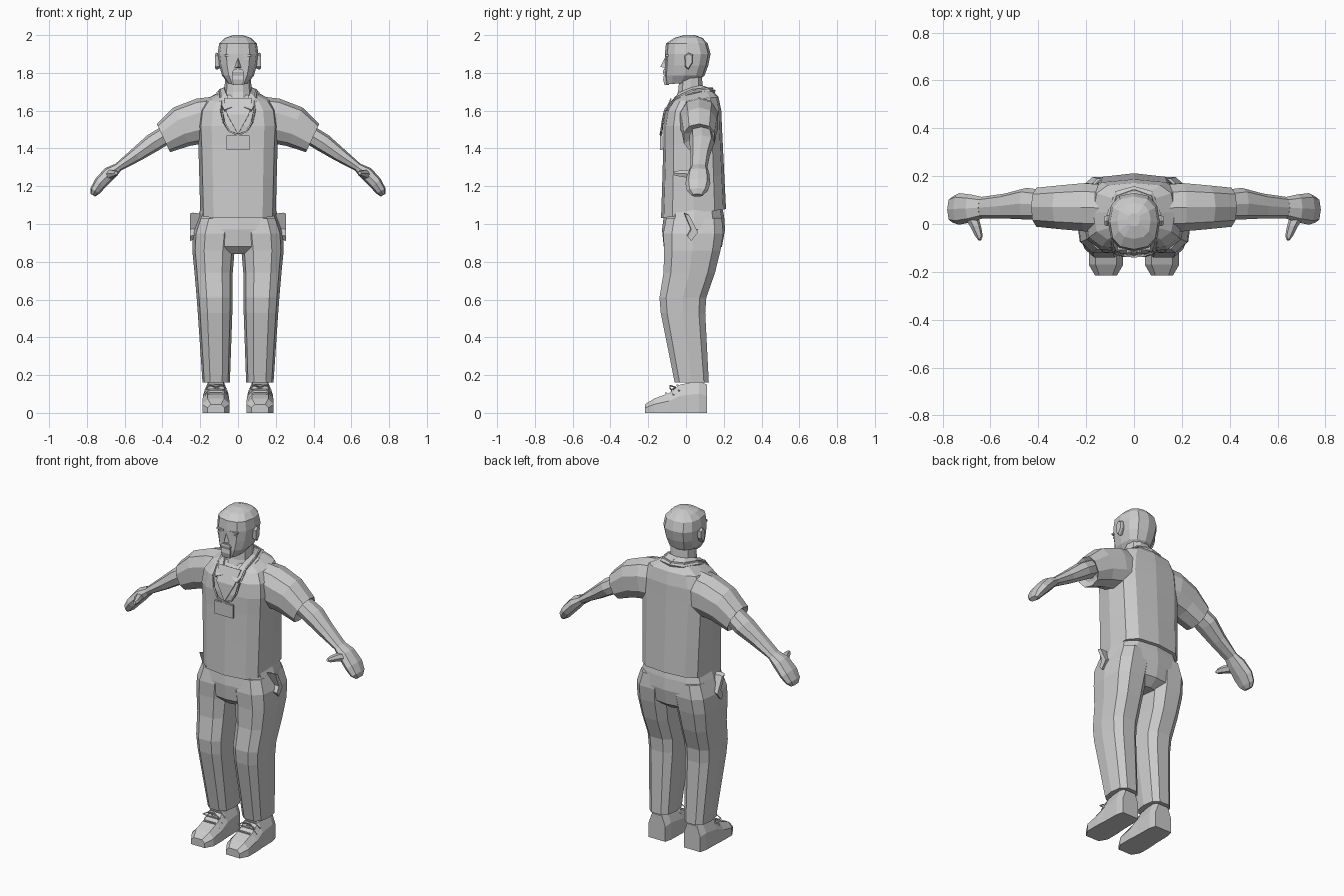
import bpy, bmesh, math
from mathutils import Vector as V

grey = bpy.data.materials.new("light_grey")
grey.diffuse_color = (0.6, 0.6, 0.6, 1)


def make(name, verts, faces, mirror=False, thick=0):
    me = bpy.data.meshes.new(name)
    me.from_pydata([tuple(v) for v in verts], [], faces)
    bm = bmesh.new()
    bm.from_mesh(me)
    bmesh.ops.recalc_face_normals(bm, faces=bm.faces)
    bm.to_mesh(me)
    bm.free()
    me.materials.append(grey)
    ob = bpy.data.objects.new(name, me)
    bpy.context.collection.objects.link(ob)
    if thick:
        m = ob.modifiers.new("thickness", 'SOLIDIFY')
        m.thickness, m.offset = thick, 0
    if mirror:
        ob.modifiers.new("mirror", 'MIRROR').use_clip = False
    return ob


def ring(c, u, v, n=12, p=0.7):
    # rounded-box cross-section spanned by u and v
    pts = []
    for i in range(n):
        t = 2 * math.pi * i / n
        a, b = math.cos(t), math.sin(t)
        pts.append(V(c) + V(u) * math.copysign(abs(a) ** p, a)
                   + V(v) * math.copysign(abs(b) ** p, b))
    return pts


def loft(name, rings, mirror=False):
    n = len(rings[0])
    faces = [(k * n + i, k * n + (i + 1) % n, (k + 1) * n + (i + 1) % n, (k + 1) * n + i)
             for k in range(len(rings) - 1) for i in range(n)]
    last = (len(rings) - 1) * n
    faces += [tuple(range(n)), tuple(range(last, last + n))]
    return make(name, [p for r in rings for p in r], faces, mirror)


def level(z, x0, x1, y0, y1, tilt=0, n=12, p=0.7):
    # horizontal cross-section, optionally rising towards the back
    hy = (y1 - y0) / 2
    return ring(((x0 + x1) / 2, (y0 + y1) / 2, z), ((x1 - x0) / 2, 0, 0), (0, hy, tilt * hy), n, p)


def limb(x, y, z, deg, a, b, n=8):
    # arm cross-section, axis sloping down by deg
    t = math.radians(deg)
    return ring((x, y, z), (a * math.sin(t), 0, a * math.cos(t)), (0, b, 0), n, 0.85)


def tube(name, pts, r, mirror=False):
    pts = [V(p) for p in pts]
    rings = []
    for i, p in enumerate(pts):
        d = (pts[min(i + 1, len(pts) - 1)] - pts[max(i - 1, 0)]).normalized()
        u = d.cross(V((0.3, 0.5, 0.81))).normalized()
        rings.append(ring(p, u * r, d.cross(u) * r, 4, 1))
    return loft(name, rings, mirror)


def box(name, c, s, mirror=False):
    x, y, z = c
    a, b, h = (k / 2 for k in s)
    return loft(name, [[(x + i * a, y + j * b, z + k * h) for i, j in
                        ((-1, -1), (1, -1), (1, 1), (-1, 1))] for k in (-1, 1)], mirror)


# Shirt body
loft("shirt", [level(z, -h, h, f, b, t, 12, 0.62) for z, h, f, b, t in (
    (1.055, .20, -.132, .212, .14), (1.25, .205, -.125, .203, .03),
    (1.42, .21, -.12, .195, 0), (1.52, .215, -.12, .19, 0), (1.60, .205, -.107, .187, 0),
    (1.66, .17, -.075, .172, .1), (1.695, .10, -.045, .14, .15))])

# Sleeves with a recessed cuff
loft("sleeve", [limb(*s, 10) for s in (
    (.09, .065, 1.55, 0, .13, .10), (.20, .07, 1.545, 10, .12, .105),
    (.30, .07, 1.515, 22, .11, .095), (.395, .07, 1.455, 25, .083, .085),
    (.38, .075, 1.46, 25, .055, .06))], True)

# Arms, hands and thumbs
loft("forearm", [limb(*s) for s in (
    (.36, .08, 1.485, 35, .05, .06), (.45, .085, 1.43, 38, .05, .066),
    (.54, .075, 1.365, 40, .038, .052), (.64, .068, 1.297, 42, .022, .045))], True)
loft("hand", [limb(*s) for s in (
    (.635, .068, 1.30, 42, .024, .045), (.68, .065, 1.268, 42, .037, .058),
    (.73, .063, 1.215, 48, .035, .066), (.757, .06, 1.175, 58, .028, .055),
    (.768, .06, 1.152, 62, .014, .03))], True)
loft("thumb", [ring(c, (a, 0, 0), (0, .4 * b, b), 6, .9) for c, a, b in (
    ((.68, .03, 1.262), .03, .024), ((.66, -.015, 1.268), .022, .02),
    ((.648, -.05, 1.268), .016, .015), ((.645, -.066, 1.27), .007, .008))], True)

# Trousers
loft("trouser_hips", [level(z, -h, h, f, b, 0, 12) for z, h, f, b in (
    (1.12, .185, -.105, .185), (1.04, .212, -.118, .202), (.97, .233, -.127, .207),
    (.88, .20, -.118, .19), (.84, .07, -.08, .14))])
loft("trouser_leg", [level(z, i, o, f, b, 0, 10) for z, i, o, f, b in (
    (1.03, .01, .21, -.11, .195), (.95, .008, .238, -.126, .203),
    (.86, .018, .242, -.121, .188), (.74, .028, .23, -.124, .158),
    (.61, .028, .219, -.145, .112), (.53, .03, .213, -.138, .106),
    (.16, .043, .188, -.063, .124))], True)

# Gaping hip pockets
loft("hip_pocket", [[(x, y + dy, z + dz) for dy, dz in (
    (-.01, .07), (.015, .06), (.06, -.03), (.025, -.075), (.005, -.05), (.025, -.015))]
    for x, y, z in ((.20, 0, .985), (.24, 0, .99), (.254, .003, .985))], True)

# Shoes and laces
loft("shoe", [[(.117 + h * k, y, t * m) for k, m in (
    (-1, 0), (1, 0), (1, .6), (.6, 1), (-.6, 1), (-1, .6))] for y, h, t in (
    (.11, .055, .15), (.07, .066, .17), (-.03, .068, .15), (-.09, .072, .105),
    (-.17, .072, .075), (-.216, .045, .045))], True)
for i, (y, z) in enumerate(((-.045, .142), (-.075, .119), (-.105, .10))):
    tube("lace", [(.06, y + .01, z - .025), (.085, y, z + .004),
                  (.15, y, z + .004), (.175, y + .01, z - .025)], .006, True)
for s in (-1, 1):
    tube("lace_bow", [(.117, -.055, .135), (.117 + s * .03, -.085, .145),
                      (.117 + s * .055, -.085, .13), (.117 + s * .035, -.075, .12),
                      (.117, -.06, .132)], .004, True)

# Neck and head
loft("neck", [level(z, -h, h, f, b, 0, 10, .85) for z, h, f, b in (
    (1.60, .085, -.085, .11), (1.70, .072, -.045, .095), (1.79, .068, -.035, .085))])
loft("head", [level(z, -h, h, f, b, t, 12, .8) for z, h, f, b, t in (
    (1.745, .052, -.11, .055, .08), (1.785, .084, -.115, .098, 0),
    (1.84, .10, -.112, .118, 0), (1.90, .108, -.112, .13, 0),
    (1.955, .10, -.106, .115, 0), (1.985, .07, -.062, .088, 0), (2.0, .025, -.01, .045, 0))])
loft("ear", [[(x, y * k + .012, 1.862 + z * k) for y, z in (
    (-.02, .03), (0, .045), (.024, .035), (.022, -.01), (0, -.045), (-.016, -.03))]
    for x, k in ((.09, .8), (.112, 1), (.123, .85))], True)

# Face
make("nose", [(0, -.108, 1.888), (-.02, -.105, 1.825), (.02, -.105, 1.825), (0, -.136, 1.832)],
     [(0, 1, 3), (0, 3, 2), (1, 2, 3), (0, 2, 1)])
loft("goatee", [[(-w, y, z), (w, y, z), (w * .9, -.09, z), (-w * .9, -.09, z)] for w, y, z in (
    (.026, -.114, 1.735), (.03, -.121, 1.765), (.03, -.117, 1.787), (.032, -.122, 1.805),
    (.022, -.12, 1.818))])
box("eye", (.045, -.099, 1.873), (.034, .012, .011), True)
box("eyebrow", (.046, -.101, 1.893), (.046, .016, .01), True)

# Open neckline panel
make("neckline", [(-.075, -.078, 1.665), (.075, -.078, 1.665), (.058, -.119, 1.58),
                  (0, -.128, 1.475), (-.058, -.119, 1.58)], [(0, 1, 2, 4), (4, 2, 3)], thick=.006)

# Folded collar
inner = [(0, .09, 1.725), (.05, .08, 1.728), (.072, .03, 1.718), (.062, -.035, 1.69), (.03, -.10, 1.615)]
outer = [(0, .155, 1.702), (.075, .135, 1.70), (.11, .04, 1.692), (.10, -.055, 1.655), (.072, -.112, 1.60)]
make("collar", inner + outer, [(i, i + 1, i + 6, i + 5) for i in range(4)], True, .014)

# Lanyard and badge
tube("lanyard", [(0, .14, 1.718), (.07, .115, 1.718), (.098, .03, 1.708), (.092, -.055, 1.668),
                 (.088, -.112, 1.60), (.075, -.124, 1.54), (.045, -.132, 1.49), (0, -.135, 1.472)],
     .006, True)
box("badge", (0, -.131, 1.43), (.122, .012, .078))
